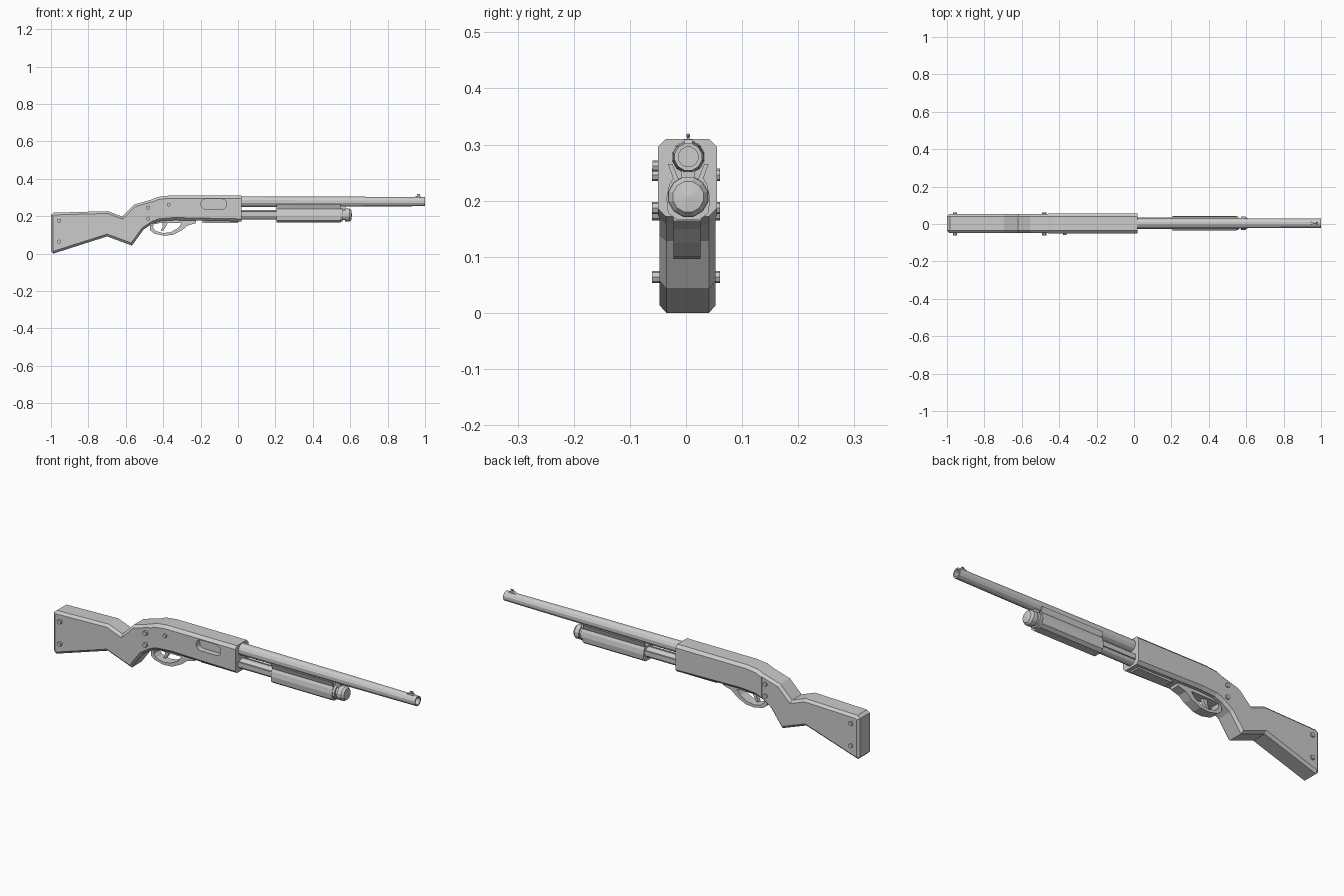
import bpy, bmesh, math

if "Cube" in bpy.data.objects:
    bpy.data.objects.remove(bpy.data.objects["Cube"])

YC = 0.003  # centre plane of the wooden/steel body


def add(name, bm):
    bmesh.ops.recalc_face_normals(bm, faces=bm.faces[:])
    me = bpy.data.meshes.new(name)
    bm.to_mesh(me)
    bm.free()
    ob = bpy.data.objects.new(name, me)
    bpy.context.collection.objects.link(ob)
    return ob


def slab(name, pts, y0, y1, chamfer=0, flat_x=()):
    """Extrude an (x, z) profile across y; chamfer its rims except at the flat_x ends."""
    bm = bmesh.new()
    face = bm.faces.new([bm.verts.new((x, y0, z)) for x, z in pts])
    ext = bmesh.ops.extrude_face_region(bm, geom=[face])
    for v in ext["geom"]:
        if isinstance(v, bmesh.types.BMVert):
            v.co.y = y1
    if chamfer:
        rims = []
        for e in bm.edges:
            a, b = e.verts
            same_side = abs(a.co.y - b.co.y) < 1e-6
            at_end = any(abs(a.co.x - x) + abs(b.co.x - x) < 1e-5 for x in flat_x)
            if same_side and not at_end:
                rims.append(e)
        bmesh.ops.bevel(bm, geom=rims, offset=chamfer, segments=1, affect='EDGES', clamp_overlap=True)
    return add(name, bm)


def bar(name, section, x0, x1):
    """Extrude a (y, z) section along x."""
    bm = bmesh.new()
    a = [bm.verts.new((x0, y, z)) for y, z in section]
    b = [bm.verts.new((x1, y, z)) for y, z in section]
    bm.faces.new(a)
    bm.faces.new(b)
    n = len(a)
    for i in range(n):
        bm.faces.new((a[i], a[(i + 1) % n], b[(i + 1) % n], b[i]))
    return add(name, bm)


def box(name, x0, x1, y0, y1, z0, z1):
    return bar(name, [(y0, z0), (y1, z0), (y1, z1), (y0, z1)], x0, x1)


def turned(name, prof, y, z, n=12):
    """Lathe an (x, radius) profile about an axis parallel to x."""
    bm = bmesh.new()
    rings = []
    for x, r in prof:
        rings.append([bm.verts.new((x, y + r * math.cos(2 * math.pi * (i + .5) / n),
                                    z + r * math.sin(2 * math.pi * (i + .5) / n))) for i in range(n)])
    for a, b in zip(rings, rings[1:]):
        for i in range(n):
            j = (i + 1) % n
            bm.faces.new((a[i], a[j], b[j], b[i]))
    bmesh.ops.remove_doubles(bm, verts=bm.verts[:], dist=1e-5)
    return add(name, bm)


def disc(cx, cz, r, n=8):
    return [(cx + r * math.cos(2 * math.pi * i / n), cz + r * math.sin(2 * math.pi * i / n)) for i in range(n)]


def slot(cx, cz, hx, hz, r):
    """Rounded rectangle outline."""
    pts = []
    for k, (sx, sz) in enumerate([(1, 1), (-1, 1), (-1, -1), (1, -1)]):
        for i in range(4):
            t = math.pi / 2 * (k + i / 3)
            pts.append((cx + sx * (hx - r) + r * math.cos(t), cz + sz * (hz - r) + r * math.sin(t)))
    return pts


# stock with grip
slab("stock", [(-1, .012), (-.988, 0), (-.70, .092), (-.567, .043), (-.505, .128), (-.46, .158),
               (-.46, .29), (-.555, .262), (-.62, .198), (-.695, .227), (-.985, .219), (-1, .207)],
     YC - .050, YC + .050, .012, (-.46,))

# receiver with ejection port recess
receiver = slab("receiver", [(-.46, .158), (-.42, .173), (-.34, .179), (.02, .172), (.02, .31),
                             (-.37, .31), (-.43, .303), (-.46, .29)],
                YC - .053, YC + .052, .014, (-.46, .02))
cutter = slab("port_cutter", slot(-.13, .265, .068, .027, .024), -.08, -.022)
cutter.hide_render = True
mod = receiver.modifiers.new("port", 'BOOLEAN')
mod.operation = 'DIFFERENCE'
mod.solver = 'EXACT'
mod.object = cutter
dg = bpy.context.evaluated_depsgraph_get()
receiver_mesh = bpy.data.meshes.new_from_object(receiver.evaluated_get(dg))
receiver.modifiers.clear()
receiver.data = receiver_mesh
bpy.data.objects.remove(cutter)

# screws on both sides, safety button
for i, (x, z) in enumerate([(-.957, .176), (-.957, .064), (-.48, .246), (-.48, .187)]):
    for side, s in (("right", -1), ("left", 1)):
        slab(f"screw_{side}_{i}", disc(x, z, .011), YC + s * .045, s * .061)
slab("safety_button", disc(-.37, .262, .010), -.060, -.03)

# trigger guard loop, base plate and trigger
outer = [(-.47, .150), (-.47, .125), (-.45, .108), (-.40, .096), (-.35, .100),
         (-.30, .125), (-.27, .150), (-.225, .163), (-.225, .176)]
inner = [(-.30, .165), (-.32, .137), (-.36, .115), (-.40, .110), (-.44, .121), (-.455, .138), (-.45, .160)]
slab("trigger_guard", outer + inner, -.022, .026)
slab("guard_plate", [(-.45, .157), (-.42, .163), (-.225, .163), (-.225, .19), (-.44, .19)], -.022, .026)
slab("trigger", [(-.405, .17), (-.375, .17), (-.385, .145), (-.40, .122), (-.412, .122), (-.402, .145)],
     -.006, .012)
box("shell_lifter", -.19, .0, -.022, .028, .165, .19)

# barrel with hollow muzzle, bead sight
BY = .004
turned("barrel", [(-.02, .030), (.55, .028), (1, .025), (1, .018), (.88, .018), (.88, 0)], BY, .278)
slab("sight_ramp", [(.935, .298), (.985, .298), (.975, .309), (.955, .309)], BY - .008, BY + .008)
box("sight_post", .962, .970, BY - .002, BY + .002, .305, .316)
turned("sight_bead", [(.957, 0), (.960, .004), (.972, .004), (.975, 0)], BY, .316, 6)

# magazine tube, action bars
turned("magazine_tube", [(-.02, 0), (-.02, .026), (.57, .026), (.57, 0)], BY, .207)
for side, s in (("right", -1), ("left", 1)):
    box(f"action_bar_{side}", -.02, .25, BY + s * .024, BY + s * .031, .200, .224)

# pump forearm: faceted grip with flared upper rails
half = [(.020, .166), (.036, .178), (.039, .205), (.034, .228), (.027, .240), (.036, .265), (.028, .265), (.018, .240)]
bar("forearm", [(BY + y, z) for y, z in half] + [(BY - y, z) for y, z in reversed(half)], .207, .548)

# barrel bracket and magazine cap
box("barrel_bracket", .545, .575, BY - .012, BY + .012, .225, .262)
turned("magazine_cap", [(.54, .026), (.545, .037), (.560, .037), (.560, .029), (.572, .029),
                        (.572, .036), (.595, .036), (.606, .028), (.609, 0)], BY, .207)
